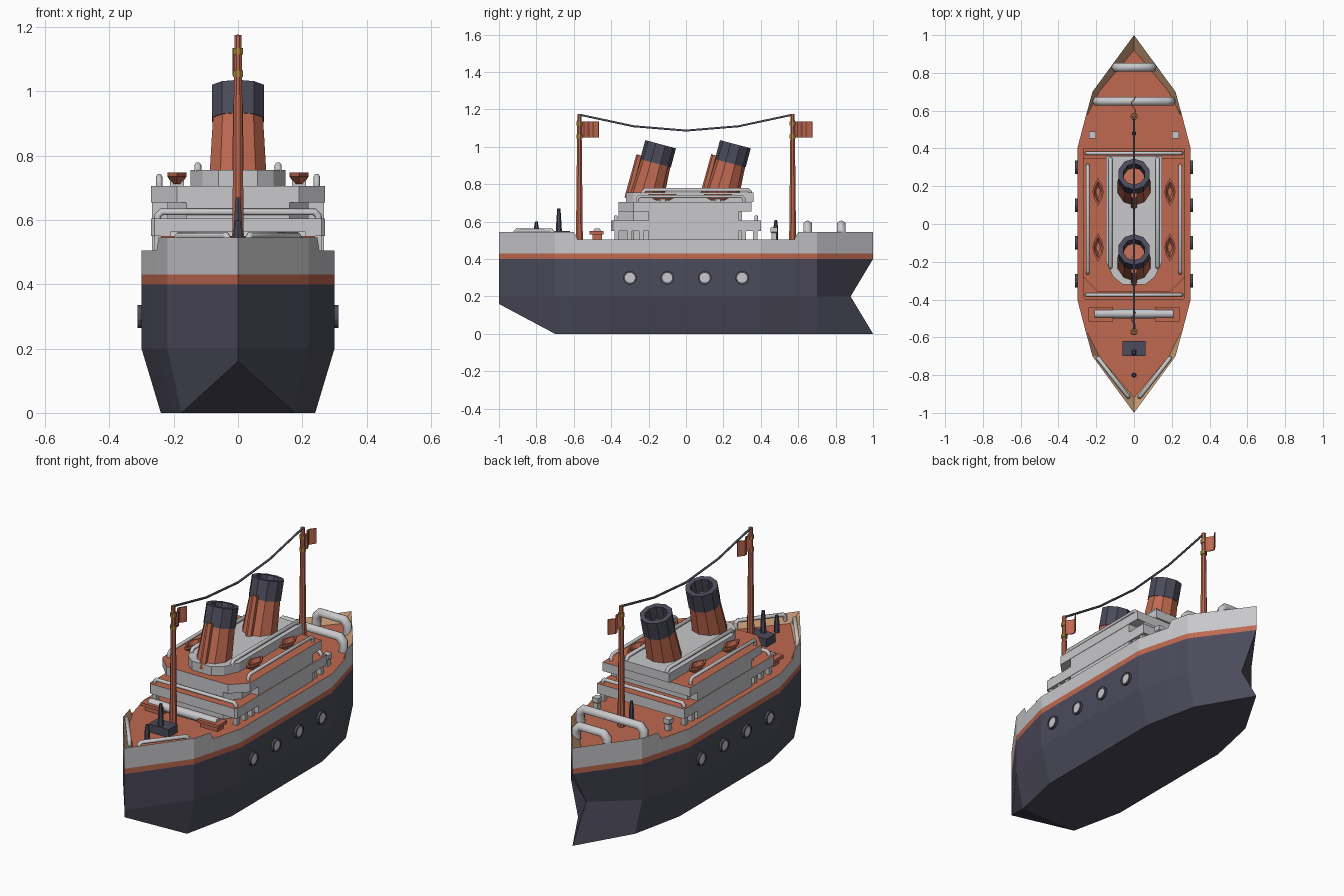
import bpy, bmesh, math
from mathutils import Matrix, Vector

cube = bpy.data.objects.get("Cube")
if cube:
    bpy.data.objects.remove(cube, do_unlink=True)


def material(name, rgb):
    m = bpy.data.materials.new(name)
    m.use_nodes = True
    m.diffuse_color = (*rgb, 1)
    m.node_tree.nodes["Principled BSDF"].inputs["Base Color"].default_value = (*rgb, 1)
    return m


NAVY = material("navy", (0.072, 0.070, 0.105))
RED = material("brick red", (0.52, 0.14, 0.08))
WHITE = material("pale grey", (0.58, 0.58, 0.60))
TAN = material("tan wood", (0.56, 0.32, 0.18))
GOLD = material("brass", (0.45, 0.27, 0.05))


def finish(name, bm, mats, rule=None, matrix=None):
    """Turn a bmesh into an object, choosing face colours by a rule."""
    bm.normal_update()
    if rule:
        for f in bm.faces:
            f.material_index = rule(f)
    if matrix:
        bm.transform(matrix)
    me = bpy.data.meshes.new(name)
    bm.to_mesh(me)
    bm.free()
    for m in mats:
        me.materials.append(m)
    ob = bpy.data.objects.new(name, me)
    bpy.context.scene.collection.objects.link(ob)
    return ob


def loft(name, rings, mats, rule=None, caps=(True, True), matrix=None, closed=True):
    bm = bmesh.new()
    rows = [[bm.verts.new(p) for p in r] for r in rings]
    n = len(rows[0])
    for a, b in zip(rows, rows[1:]):
        for i in range(n if closed else n - 1):
            j = (i + 1) % n
            bm.faces.new((a[i], a[j], b[j], b[i]))
    if caps[0]:
        bm.faces.new(rows[0][::-1])
    if caps[1]:
        bm.faces.new(rows[-1])
    if closed:
        bmesh.ops.recalc_face_normals(bm, faces=bm.faces)
    return finish(name, bm, mats, rule, matrix)


def box(name, x, y, z, mat):
    loft(name, [[(x[0], y[0], h), (x[1], y[0], h), (x[1], y[1], h), (x[0], y[1], h)] for h in z], [mat])


def lathe(name, profile, mat, sides=8, matrix=None):
    rings = [[(r * math.cos(t), r * math.sin(t), z)
              for t in (math.tau * (i + 0.5) / sides for i in range(sides))] for r, z in profile]
    return loft(name, rings, [mat], matrix=matrix)


def tube(name, points, r, mat):
    cu = bpy.data.curves.new(name, "CURVE")
    cu.dimensions = "3D"
    cu.bevel_depth, cu.bevel_resolution, cu.use_fill_caps = r, 1, True
    sp = cu.splines.new("POLY")
    sp.points.add(len(points) - 1)
    for p, co in zip(sp.points, points):
        p.co = (*co, 1)
    cu.materials.append(mat)
    ob = bpy.data.objects.new(name, cu)
    bpy.context.scene.collection.objects.link(ob)


def mirrored(half):
    """Close a half outline that starts and ends on the centre line."""
    return half + [(-x, y) for x, y in half[-2:0:-1]]


def at(x, y, z):
    return Matrix.Translation((x, y, z))


# Hull: lofted rings with a sloped bow foot and a notched stern
bow = [(0, -1), (0.22, -0.7), (0.247, -0.6), (0.253, -0.58), (0.3, -0.4)]
outline = mirrored(bow + [(x, -y) for x, y in bow[::-1]])


def hull_ring(z, stern=1.0, width=1.0):
    return [[x * width, stern if y == 1 else y, z] for x, y in outline]


keel = hull_ring(0, 1.0, 0.8)
keel[0][2] = 0.16
top = [[x, y, 0.545 if abs(y) > 0.59 else 0.505] for x, y in outline]
rings = [keel, hull_ring(0.2, 0.88), hull_ring(0.4), hull_ring(0.43), top]


def hull_colour(f):
    z = f.calc_center_median().z
    return 0 if z < 0.4 else 1 if z < 0.43 else 2


loft("hull", rings, [NAVY, RED, WHITE], hull_colour, caps=(False, False))
bottom = bmesh.new()
bv = [bottom.verts.new(p) for p in keel]
bottom.faces.new((bv[0], bv[-1], bv[1]))
bottom.faces.new(bv[:0:-1])
finish("hull_bottom", bottom, [NAVY])

deck = bmesh.new()
deck.faces.new([deck.verts.new((x, y, 0.505)) for x, y in outline])
finish("main_deck", deck, [RED])

# Sloping wooden linings inside the raised bulwarks
for s, end in ((-1, "bow"), (1, "stern")):
    outer = [(0.253, 0.58, 0.507), (0.247, 0.6, 0.545), (0.22, 0.7, 0.545), (0, 1, 0.545)]
    inner = [(0.245, 0.58, 0.507), (0.235, 0.6, 0.507), (0.185, 0.7, 0.507), (0, 0.92, 0.507)]
    strips = [[(x, s * y, z) for x, y, z in r] + [(-x, s * y, z) for x, y, z in r[-2::-1]]
              for r in (outer, inner)]
    loft(end + "_lining", strips if s < 0 else strips[::-1], [TAN], caps=(False, False), closed=False)

# Portholes
for s in (-1, 1):
    for y in (-0.3, -0.1, 0.1, 0.3):
        m = at(s * 0.295, y, 0.3) @ Matrix.Rotation(s * math.pi / 2, 4, "Y")
        lathe("porthole_ring", [(0.037, 0), (0.037, 0.018), (0.027, 0.018), (0.027, 0.012)], NAVY, 12, m)
        lathe("porthole_glass", [(0.027, 0.012), (0.027, 0.015)], WHITE, 12, m)


# Superstructure tiers: white walls with red walkable tops
def tier(name, half, z0, z1, red_top=True):
    pts = mirrored([(0, half[0][1])] + half + [(0, half[-1][1])])
    loft(name, [[(x, y, z) for x, y in pts] for z in (z0, z1)], [WHITE, RED],
         lambda f: 1 if red_top and f.normal.z > 0.5 else 0)


tier("lower_deck", [(0.26, -0.4), (0.27, -0.39), (0.27, 0.4)], 0.55, 0.605)
tier("main_house", [(0.268, -0.2), (0.268, 0.28)], 0.505, 0.66)
tier("front_house", [(0.16, -0.36), (0.22, -0.28), (0.22, 0.3)], 0.505, 0.66)
tier("upper_deck", [(0.19, -0.36), (0.27, -0.28), (0.27, 0.35)], 0.655, 0.705)
tier("top_house", [(0.06, -0.32), (0.11, -0.28), (0.148, -0.2), (0.148, 0.36)], 0.705, 0.755, False)
for s in (-1, 1):
    for y in (-0.37, -0.3, -0.24, 0.31, 0.37):
        box("deck_post", (s * 0.25 - 0.012, s * 0.25 + 0.012), (y - 0.012, y + 0.012), (0.505, 0.56), WHITE)


# Railings
def railing(name, a, b, z, drop, r, lift=0.012):
    a, b = Vector((*a, z)), Vector((*b, z))
    d = (b - a).normalized() * lift
    down, ease = Vector((0, 0, drop)), Vector((0, 0, lift))
    tube(name, [a - down, a - ease, a + d, b - d, b - ease, b - down], r, WHITE)


for s in (-1, 1):
    railing("lower_rail", (-0.25, s * 0.375), (0.25, s * 0.375), 0.625, 0.02, 0.011)
    railing("upper_rail", (s * 0.245, -0.26), (s * 0.245, 0.31), 0.735, 0.03, 0.01)
    railing("top_rail", (s * 0.125, -0.23), (s * 0.125, 0.345), 0.77, 0.02, 0.011)
    railing("bow_rail", (s * 0.19, -0.71), (s * 0.03, -0.915), 0.552, 0.045, 0.012)
railing("stern_rail_wide", (-0.195, 0.65), (0.195, 0.65), 0.583, 0.075, 0.026, 0.025)
railing("stern_rail_narrow", (-0.095, 0.83), (0.095, 0.83), 0.583, 0.075, 0.026, 0.025)

# Foredeck bar and its end chests
tube("foredeck_bar", [(-0.21, -0.475, 0.543), (0.21, -0.475, 0.543)], 0.025, WHITE)
for s in (-1, 1):
    box("chest_base", sorted((s * 0.12, s * 0.225)), (-0.5, -0.45), (0.505, 0.535), RED)
    box("chest_lid", sorted((s * 0.11, s * 0.24)), (-0.515, -0.44), (0.532, 0.55), RED)

# Lifeboats
lens = mirrored([(0, -0.075), (0.022, -0.035), (0.03, 0), (0.022, 0.035), (0, 0.075)])
for s in (-1, 1):
    for y in (-0.125, 0.17):
        shape = [(0.45, 0.712), (1, 0.735), (1, 0.748), (0.75, 0.748), (0.4, 0.722)]
        loft("lifeboat", [[(k * px, k * py, z) for px, py in lens] for k, z in shape],
             [RED], matrix=at(s * 0.19, y, 0))
        box("lifeboat_cradle", (s * 0.19 - 0.022, s * 0.19 + 0.022), (y - 0.015, y + 0.015),
            (0.705, 0.722), WHITE)

# Raked funnels with dark hollow tops and a steam pipe in front
for y in (-0.22, 0.18):
    m = at(0, y, 0.70) @ Matrix.Rotation(math.radians(-15), 4, "X")
    lathe("funnel", [(0.095, 0), (0.08, 0.25)], RED, 10, m)
    lathe("funnel_top", [(0.078, 0.22), (0.085, 0.22), (0.085, 0.325), (0.058, 0.325), (0.055, 0.25)],
          NAVY, 10, m)
    lathe("steam_pipe", [(0.02, 0), (0.018, 0.24)], RED, 6, m @ at(0, -0.093, 0))

# Masts, brass bands, flags and the line between them
for y in (-0.57, 0.57):
    lathe("mast", [(0.02, 0.505), (0.012, 1.175)], RED, 8, at(0, y, 0))
    for z in (1.055, 1.125):
        lathe("mast_band", [(0.017, z - 0.01), (0.017, z + 0.01)], GOLD, 8, at(0, y, 0))
    wave = [(0.012 * math.sin(i * 1.3), y + 0.01 + i * 0.0155) for i in range(7)]
    flag = loft("flag", [[(x, v, z) for x, v in wave] for z in (1.05, 1.135)], [RED],
                caps=(False, False), closed=False)
    flag.modifiers.new("thickness", "SOLIDIFY").thickness = 0.006
tube("mast_line", [(0, -0.57, 1.172), (0, -0.28, 1.11), (0, 0, 1.087), (0, 0.28, 1.11), (0, 0.57, 1.172)],
     0.006, NAVY)

# Small deck fittings
box("winch", (-0.062, 0.062), (-0.70, -0.62), (0.505, 0.55), NAVY)
for y, z, r in ((-0.68, 0.67, 0.016), (-0.8, 0.6, 0.014), (0.48, 0.61, 0.013)):
    lathe("deck_bollard", [(r, 0.505), (r, 0.56), (r * 0.55, z)], NAVY, 6, at(0, y, 0))
for s in (-1, 1):
    lathe("ventilator", [(0.02, 0.505), (0.02, 0.54), (0.026, 0.545), (0.026, 0.57)],
          WHITE, 4, at(s * 0.22, 0.47, 0))
